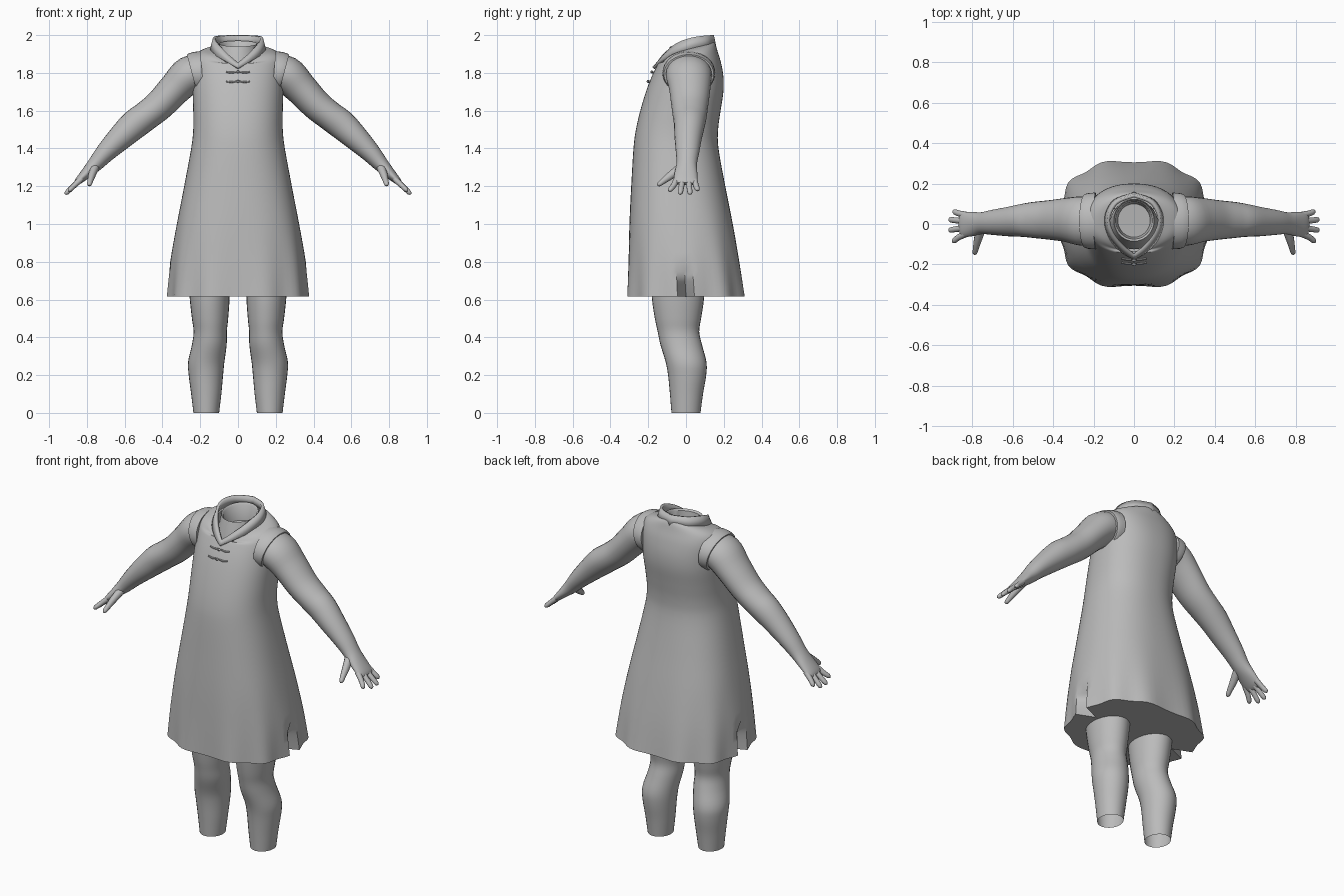
import bpy, math
from mathutils import Vector

if "Cube" in bpy.data.objects:
    bpy.data.objects.remove(bpy.data.objects["Cube"])

grey = bpy.data.materials.new("plain grey")
grey.diffuse_color = (0.5, 0.5, 0.5, 1)
grey.use_nodes = True
grey.node_tree.nodes["Principled BSDF"].inputs["Base Color"].default_value = grey.diffuse_color


def smooth_rows(rows, k):
    """Catmull-Rom interpolation of any list of number rows."""
    out = []
    for i in range(len(rows) - 1):
        a, b, c, d = (rows[max(0, min(len(rows) - 1, i + j))] for j in (-1, 0, 1, 2))
        for s in range(k):
            t = s / k
            out.append([0.5 * (2 * q + (r - p) * t + (2 * p - 5 * q + 4 * r - u) * t * t
                               + (3 * q - p - 3 * r + u) * t ** 3) for p, q, r, u in zip(a, b, c, d)])
    return out + [list(rows[-1])]


def make(name, verts, faces, angle=40):
    me = bpy.data.meshes.new(name)
    me.from_pydata([tuple(v) for v in verts], [], faces)
    ob = bpy.data.objects.new(name, me)
    bpy.context.collection.objects.link(ob)
    me.materials.append(grey)
    bpy.ops.object.select_all(action='DESELECT')
    ob.select_set(True)
    bpy.context.view_layer.objects.active = ob
    bpy.ops.object.mode_set(mode='EDIT')
    bpy.ops.mesh.select_all(action='SELECT')
    bpy.ops.mesh.normals_make_consistent(inside=False)
    bpy.ops.object.mode_set(mode='OBJECT')
    bpy.ops.object.shade_smooth_by_angle(angle=math.radians(angle))
    return ob


def skin_rings(rings, start=False, end=False):
    n = len(rings[0])
    verts = [v for r in rings for v in r]
    faces = [(i * n + j, i * n + (j + 1) % n, (i + 1) * n + (j + 1) % n, (i + 1) * n + j)
             for i in range(len(rings) - 1) for j in range(n)]
    if start:
        faces.append(tuple(range(n))[::-1])
    if end:
        faces.append(tuple(range(len(verts) - n, len(verts))))
    return verts, faces


def oval(z, cx, hx, y0, y1, tilt, power, seg):
    """Horizontal superellipse ring, optionally tilted towards the back."""
    ring = []
    for j in range(seg):
        a = math.tau * j / seg
        c, s = math.cos(a), math.sin(a)
        x = hx * math.copysign(abs(c) ** (2 / power), c)
        y = (y1 - y0) / 2 * math.copysign(abs(s) ** (2 / power), s)
        ring.append(Vector((cx + x, (y0 + y1) / 2 + y, z + tilt * y)))
    return ring


def mirror(ob):
    m = ob.modifiers.new("mirror", 'MIRROR')
    m.use_clip = True
    return ob


def tube(name, rows, seg=16, k=4, start=True, end=True, mirrored=True):
    """Rows are x, y, z, thickness radius, width radius."""
    rows = smooth_rows(rows, k)
    pts = [Vector(r[:3]) for r in rows]
    rings = []
    for i, r in enumerate(rows):
        t = (pts[min(i + 1, len(pts) - 1)] - pts[max(i - 1, 0)]).normalized()
        side = Vector((0, 1, 0))
        side = (side - t * side.dot(t)).normalized()
        n = t.cross(side)
        rings.append([pts[i] + n * r[3] * math.cos(math.tau * j / seg)
                      + side * r[4] * math.sin(math.tau * j / seg) for j in range(seg)])
    ob = make(name, *skin_rings(rings, start, end))
    return mirror(ob) if mirrored else ob


# Dress: z, half width, front y, back y, tilt, squareness
dress = [(0.615, .372, -.313, .313, 0, 2.5), (0.8, .355, -.307, .285, 0, 2.5),
         (1.0, .323, -.30, .248, 0, 2.5), (1.2, .285, -.29, .208, 0, 2.4),
         (1.4, .248, -.278, .172, 0, 2.3), (1.5, .237, -.265, .17, 0, 2.3),
         (1.6, .237, -.242, .183, 0, 2.3), (1.7, .24, -.212, .198, 0, 2.3),
         (1.78, .24, -.182, .198, 0, 2.3), (1.85, .24, -.15, .185, .03, 2.3),
         (1.893, .23, -.135, .168, .12, 2.2), (1.917, .19, -.135, .158, .2, 2.1),
         (1.925, .14, -.135, .15, .27, 2)]
SEG = 72
rings = []
for z, hx, y0, y1, tilt, power in smooth_rows(dress, 4):
    ring = oval(z, 0, hx, y0, y1, tilt, power, SEG)
    for j, v in enumerate(ring):
        a = math.tau * j / SEG
        # soft folds that fade upwards, and a dip at the front of the neckline
        f = max(0, (1.15 - z) / 0.53)
        w = 1 + 0.025 * f * f * math.cos(10 * a)
        v.x *= w
        v.y *= w
        if z > 1.86:
            v.z -= 0.055 * (z - 1.86) / 0.065 * max(0, -math.sin(a)) ** 4
        # side slits
        if j in (0, SEG // 2) and z < 0.8:
            v.x *= 1 - 0.3 * (0.8 - z) / 0.185
    rings.append(ring)
make("dress", *skin_rings(rings, start=True), angle=45)

# Neck inside the collar
neck = [(1.80, .12, -.125, .12, .1, 2), (1.87, .11, -.115, .125, .2, 2), (1.955, .10, -.085, .12, .15, 2),
        (1.945, .09, -.075, .11, .15, 2), (1.86, .08, -.065, .10, .1, 2)]
make("neck", *skin_rings([oval(r[0], 0, *r[1:], 32) for r in neck], end=True))

# Stand collar crossing into a V at the front
low = smooth_rows([(0, .152, 1.94), (.10, .115, 1.937), (.14, .03, 1.922), (.122, -.06, 1.895),
                   (.065, -.13, 1.86), (0, -.172, 1.825)], 5)
high = smooth_rows([(0, .14, 1.998), (.085, .105, 1.996), (.125, .03, 1.985), (.107, -.045, 1.955),
                    (.055, -.11, 1.90), (.0, -.15, 1.85)], 5)
n = len(low)
collar = mirror(make("collar", low + high, [(i, i + 1, n + i + 1, n + i) for i in range(n - 1)]))
sol = collar.modifiers.new("thickness", 'SOLIDIFY')
sol.thickness = 0.016
sol.offset = 0

# Cap edge around each arm opening
tube("armhole_band", [(.19, .015, 1.80, .115, .14), (.225, .015, 1.797, .114, .138), (.243, .015, 1.793, .108, .132)],
     seg=32, k=2)

# Arms with palms
tube("arm", [(.17, .015, 1.81, .09, .11), (.255, .015, 1.79, .10, .122), (.33, .02, 1.72, .088, .11),
             (.415, .02, 1.63, .081, .098), (.49, .02, 1.57, .078, .09), (.55, .018, 1.525, .078, .082),
             (.62, .012, 1.46, .068, .073), (.70, .008, 1.38, .053, .062), (.755, .004, 1.318, .041, .054),
             (.80, 0, 1.272, .03, .06), (.845, -.003, 1.228, .019, .062), (.86, -.004, 1.213, .01, .05)], seg=24)

# Fingers and thumb
for name, y0, y1, reach in (("little_finger", .044, .06, .895), ("ring_finger", .014, .021, .915),
                            ("middle_finger", -.019, -.03, .915), ("index_finger", -.048, -.083, .898)):
    tip_z = 1.23 - (reach - .835) * 0.9
    mid = (.835 + reach) / 2
    tube(name, [(.83, y0, 1.238, .016, .017), (mid, (y0 + y1) / 2, (1.235 + tip_z) / 2, .014, .015),
                (reach - .008, y1, tip_z + .008, .012, .013), (reach, y1, tip_z, .004, .004)], seg=10, k=3)
tube("thumb", [(.755, -.02, 1.305, .024, .024), (.772, -.075, 1.262, .02, .022), (.782, -.12, 1.228, .015, .016),
               (.787, -.142, 1.21, .012, .012), (.788, -.15, 1.203, .004, .004)], seg=10, k=3)

# Legs: z, centre x, half width, front y, back y, tilt, squareness
leg = [(0, .168, .068, -.077, .077, 0, 2), (.1, .168, .08, -.085, .09, 0, 2), (.2, .17, .091, -.095, .107, 0, 2),
       (.27, .168, .096, -.108, .108, 0, 2), (.36, .152, .092, -.135, .085, 0, 2),
       (.43, .147, .088, -.15, .07, 0, 2), (.5, .148, .096, -.165, .08, 0, 2),
       (.6, .15, .105, -.18, .095, 0, 2), (.7, .152, .108, -.185, .10, 0, 2)]
mirror(make("leg", *skin_rings([oval(*r, 28) for r in smooth_rows(leg, 4)])))

# Small knot fastenings on the chest
for z, y in ((1.805, -.176), (1.755, -.196)):
    tube("fastening_loop", [(.012, y, z, .004, .004), (.035, y + .001, z - .004, .005, .005),
                            (.062, y + .004, z, .004, .004)], seg=8, k=2)
    tube("fastening_knot", [(-.009, y - .003, z, .004, .004), (0, y - .005, z, .008, .008),
                            (.009, y - .003, z, .004, .004)], seg=8, k=2, mirrored=False)
